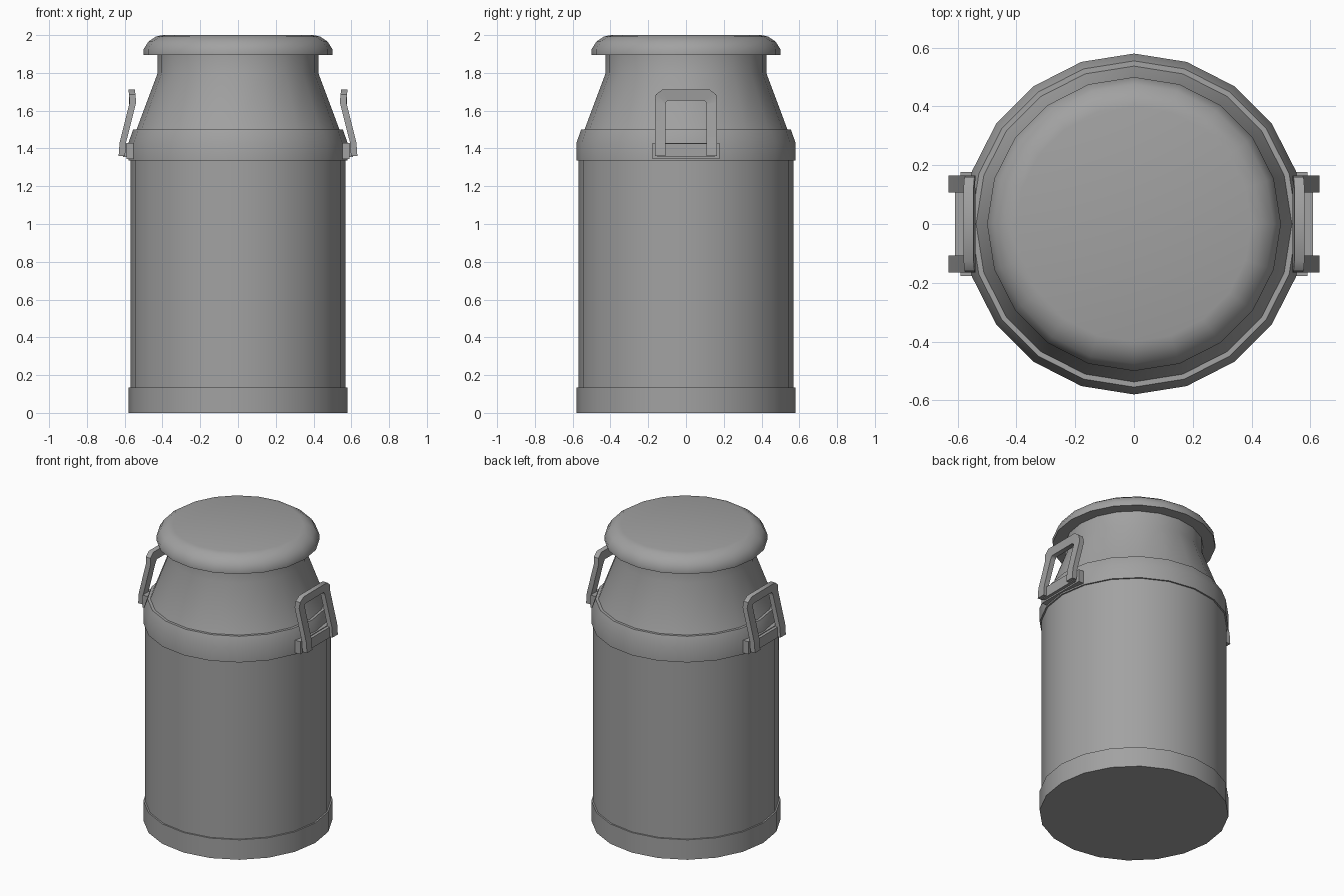
import bpy, bmesh, math
from mathutils import Vector

old = bpy.data.objects.get("Cube")
if old:
    bpy.data.objects.remove(old, do_unlink=True)

SIDES = 20
metal = bpy.data.materials.new("grey_metal")
metal.use_nodes = True
GREY = (0.36, 0.36, 0.36, 1)
metal.diffuse_color = GREY
metal.node_tree.nodes["Principled BSDF"].inputs["Base Color"].default_value = GREY


def finish(name, bm, angle=40):
    """Turn a bmesh into a shaded object."""
    bmesh.ops.recalc_face_normals(bm, faces=bm.faces)
    mesh = bpy.data.meshes.new(name)
    bm.to_mesh(mesh)
    bm.free()
    mesh.materials.append(metal)
    obj = bpy.data.objects.new(name, mesh)
    bpy.context.collection.objects.link(obj)
    bpy.ops.object.select_all(action='DESELECT')
    obj.select_set(True)
    bpy.context.view_layer.objects.active = obj
    bpy.ops.object.shade_smooth_by_angle(angle=math.radians(angle))
    return obj


def lathe(name, profile, angle=40):
    """Revolve (radius, height) points and cap both ends."""
    bm = bmesh.new()
    rings = []
    for r, z in profile:
        rings.append([bm.verts.new((r * math.cos(math.tau * i / SIDES),
                                    r * math.sin(math.tau * i / SIDES), z))
                      for i in range(SIDES)])
    for a, b in zip(rings, rings[1:]):
        for i in range(SIDES):
            j = (i + 1) % SIDES
            bm.faces.new((a[i], a[j], b[j], b[i]))
    bm.faces.new(rings[0])
    bm.faces.new(rings[-1])
    return finish(name, bm, angle)


def box(name, lo, hi):
    bm = bmesh.new()
    bmesh.ops.create_cube(bm, size=1)
    lo, hi = Vector(lo), Vector(hi)
    for v in bm.verts:
        v.co = (lo + hi) / 2 + v.co * (hi - lo)
    return finish(name, bm, 30)


def handle(name, side):
    """Bent strap: outer and inner outlines in y-z, leaning along x."""
    # y and z of the outer edge, then of the inner edge, on the +y half
    outer = [(.165, 1.36), (.165, 1.43), (.165, 1.645), (.16, 1.685), (.125, 1.712)]
    inner = [(.108, 1.36), (.108, 1.43), (.108, 1.63), (.106, 1.645), (.095, 1.655)]

    def lean(z):
        keys = [(1.36, .615), (1.43, .61), (1.645, .556), (1.712, .563)]
        for (z0, x0), (z1, x1) in zip(keys, keys[1:]):
            if z <= z1 + 1e-6:
                return x0 + (x1 - x0) * (z - z0) / (z1 - z0)

    bm = bmesh.new()
    pairs = list(zip(outer, inner))
    path = [(o, i, 1) for o, i in pairs] + [(o, i, -1) for o, i in reversed(pairs)]
    sections = []
    for o, i, s in path:
        sec = []
        for (y, z), dx in ((o, .017), (i, .017), (i, -.017), (o, -.017)):
            sec.append(bm.verts.new((side * (lean(z) + dx), s * y, z)))
        sections.append(sec)
    for a, b in zip(sections, sections[1:]):
        for k in range(4):
            m = (k + 1) % 4
            bm.faces.new((a[k], a[m], b[m], b[k]))
    bm.faces.new(sections[0])
    bm.faces.new(sections[-1])
    return finish(name, bm, 45)


# Can body, bands and neck
lathe("body", [(.57, .02), (.57, 1.4)])
lathe("base_band", [(.58, 0), (.58, .135), (.565, .135)])
lathe("shoulder_band", [(.565, 1.335), (.58, 1.335), (.58, 1.43), (.555, 1.5), (.53, 1.5)])
lathe("neck", [(.541, 1.49), (.425, 1.8), (.425, 1.91)])

# Rounded lid
lathe("lid", [(.5, 1.895), (.5, 1.925), (.475, 1.965), (.435, 1.992), (.4, 2.0)], 50)

# Handles with their mounting plates and hinge bars
for label, s in (("left", 1), ("right", -1)):
    handle(label + "_handle", s)
    xs = sorted((s * .53, s * .59))
    box(label + "_bracket", (xs[0], -.177, 1.345), (xs[1], .177, 1.43))
    xs = sorted((s * .56, s * .61))
    box(label + "_hinge_bar", (xs[0], -.15, 1.355), (xs[1], .15, 1.425))
